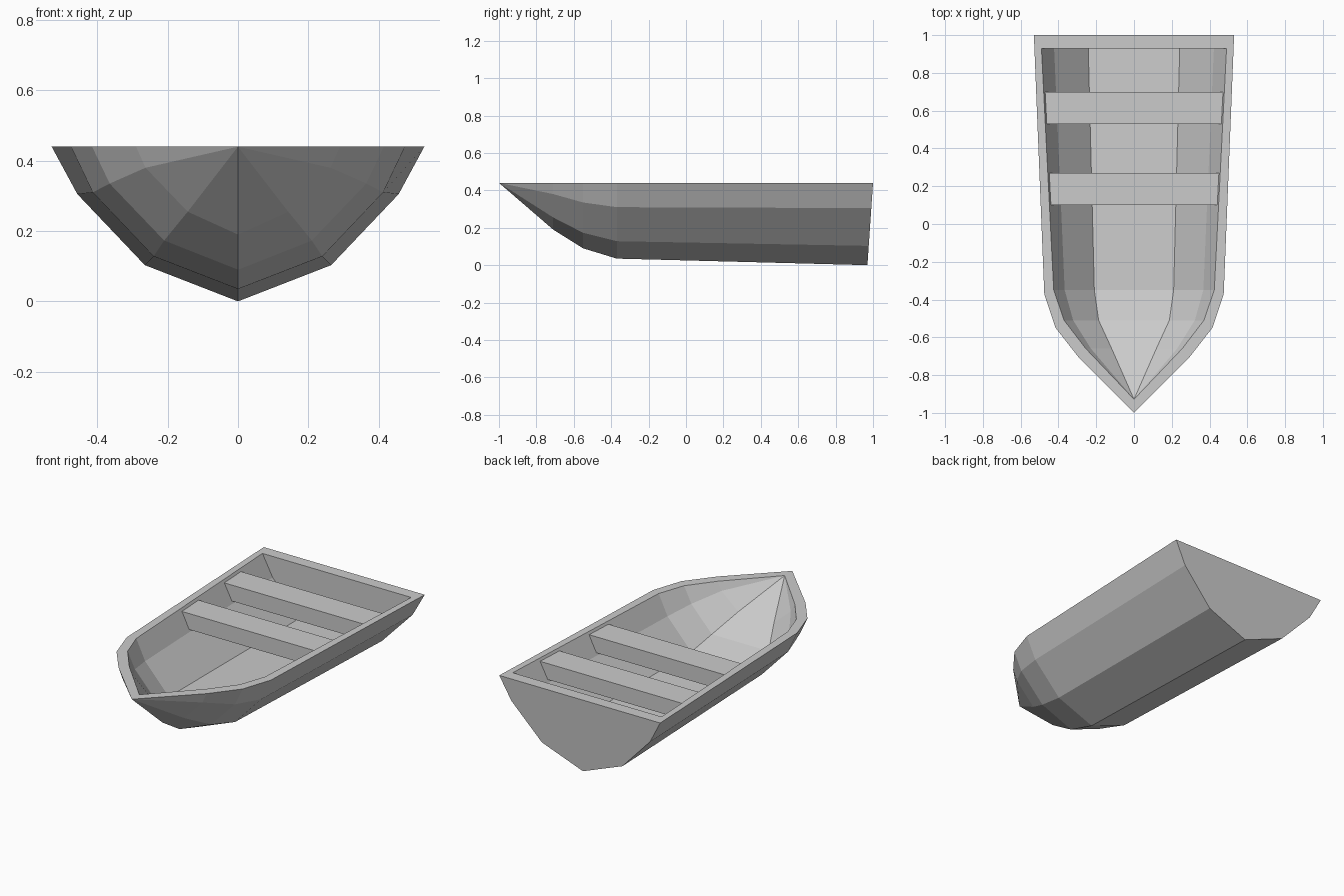
import bpy, bmesh

if "Cube" in bpy.data.objects:
    bpy.data.objects.remove(bpy.data.objects["Cube"])


def mirrored(half, y_of):
    """Full cross-section from a half one, ordered port rim -> keel -> starboard rim."""
    left = [(-x, y_of(z), z) for x, z in half]
    right = [(x, y_of(z), z) for x, z in reversed(half) if x > 0]
    return left + right


def finish(bm, name):
    bmesh.ops.recalc_face_normals(bm, faces=bm.faces)
    me = bpy.data.meshes.new(name)
    bm.to_mesh(me)
    bm.free()
    ob = bpy.data.objects.new(name, me)
    bpy.context.collection.objects.link(ob)
    return ob


def skin(bm, sections, bow_y):
    """Loft the stations, closing the bow to a point and the stern with a flat transom."""
    bow = bm.verts.new((0, bow_y, 0.44))
    rings = [[bm.verts.new(p) for p in s] for s in sections]
    n = len(rings[0])
    for i in range(n - 1):
        bm.faces.new((bow, rings[0][i], rings[0][i + 1]))
        for a, b in zip(rings, rings[1:]):
            bm.faces.new((a[i], b[i], b[i + 1], a[i + 1]))
    bm.faces.new(rings[-1])
    # Rim path: up the port side, across nothing, down the starboard side
    return [r[0] for r in reversed(rings)] + [bow] + [r[-1] for r in rings]


# Hull: outer skin with a keel, inner skin with a flat floor, joined by a rim
outer = [
    (-0.71, [(0.29, 0.44), (0.263, 0.38), (0.143, 0.255), (0, 0.19)]),
    (-0.55, [(0.415, 0.44), (0.365, 0.335), (0.21, 0.173), (0, 0.09)]),
    (-0.37, [(0.475, 0.44), (0.413, 0.31), (0.24, 0.128), (0, 0.035)]),
    (None, [(0.53, 0.44), (0.457, 0.305), (0.265, 0.103), (0, 0.0)]),
]
inner = [
    (-0.66, [(0.255, 0.44), (0.228, 0.39), (0.118, 0.295)]),
    (-0.51, [(0.37, 0.44), (0.322, 0.345), (0.187, 0.2)]),
    (-0.35, [(0.425, 0.44), (0.367, 0.32), (0.21, 0.15)]),
    (0.93, [(0.49, 0.44), (0.423, 0.315), (0.242, 0.122)]),
]


def station(y):
    # The stern transom rakes aft towards the top
    return (lambda z: 0.97 + 0.03 * z / 0.44) if y is None else (lambda z: y)


bm = bmesh.new()
rim_out = skin(bm, [mirrored(h, station(y)) for y, h in outer], -1.0)
rim_in = skin(bm, [mirrored(h, station(y)) for y, h in inner], -0.928)
count = len(rim_out)
for i in range(count):
    j = (i + 1) % count
    bm.faces.new((rim_out[i], rim_out[j], rim_in[j], rim_in[i]))
finish(bm, "hull")


# Seats: planks with ends slanted to follow the hull sides
def seat(name, y0, y1, top_x, low_x, top_z=0.425, low_z=0.33):
    bm = bmesh.new()
    prof = [(-low_x, low_z), (low_x, low_z), (top_x, top_z), (-top_x, top_z)]
    face = bm.faces.new([bm.verts.new((x, y0, z)) for x, z in prof])
    geom = bmesh.ops.extrude_face_region(bm, geom=[face])["geom"]
    verts = [g for g in geom if isinstance(g, bmesh.types.BMVert)]
    bmesh.ops.translate(bm, vec=(0, y1 - y0, 0), verts=verts)
    finish(bm, name)


seat("front_seat", 0.10, 0.27, 0.452, 0.405)
seat("rear_seat", 0.53, 0.70, 0.474, 0.427)
